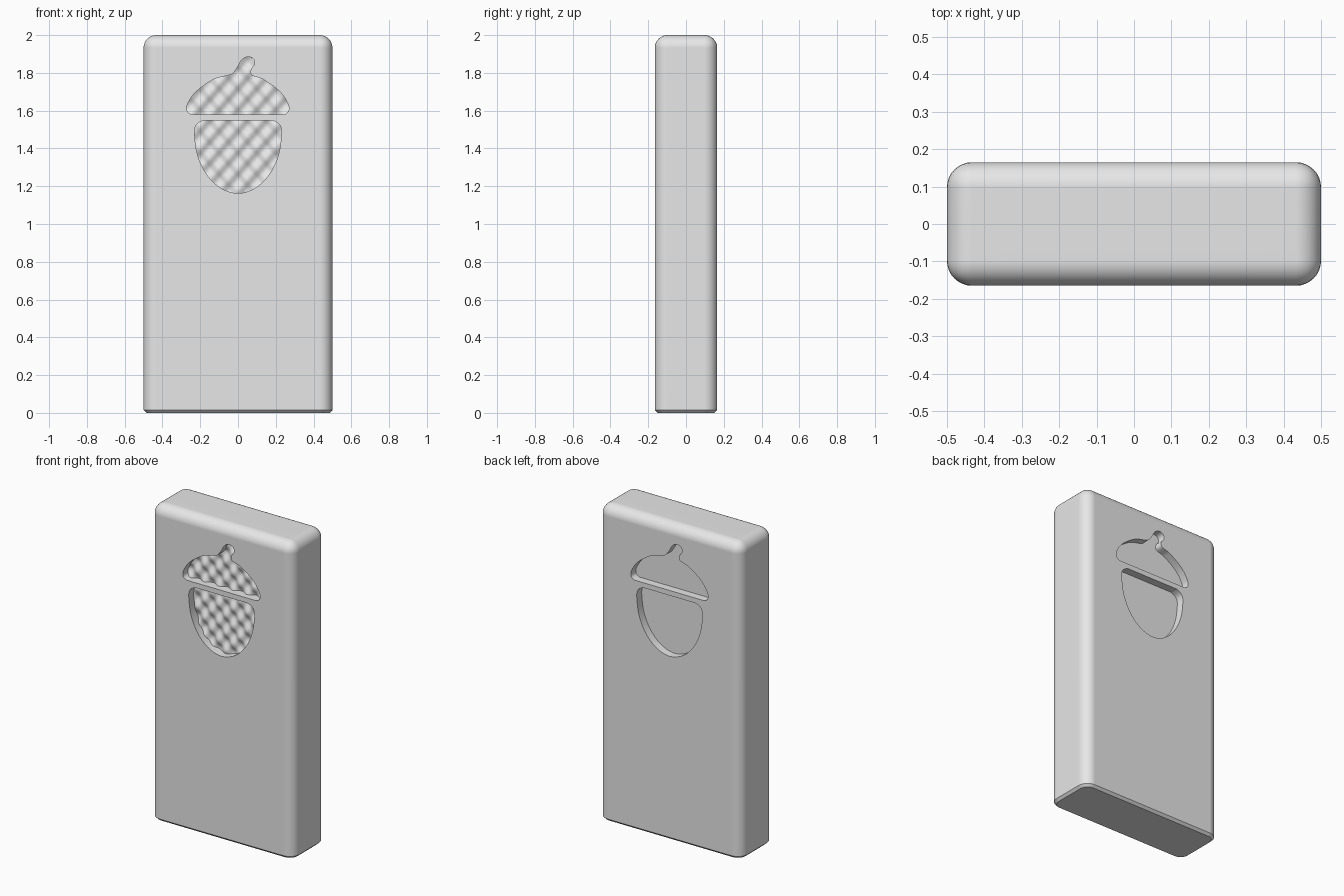
import bpy, bmesh, math
from mathutils import Vector, Matrix
from mathutils.geometry import interpolate_bezier

if "Cube" in bpy.data.objects:
    bpy.data.objects.remove(bpy.data.objects["Cube"], do_unlink=True)

WIDTH, DEPTH, HEIGHT = 1.0, 0.33, 2.0
RADIUS, CHAMFER, RECESS = 0.067, 0.015, 0.05

grey = bpy.data.materials.new("plain_grey")
grey.use_nodes = True
grey.diffuse_color = (0.8, 0.8, 0.8, 1)
grey.node_tree.nodes["Principled BSDF"].inputs["Base Color"].default_value = (0.8, 0.8, 0.8, 1)


def to_object(bm, name):
    bmesh.ops.recalc_face_normals(bm, faces=bm.faces[:])
    mesh = bpy.data.meshes.new(name)
    bm.to_mesh(mesh)
    bm.free()
    mesh.materials.append(grey)
    obj = bpy.data.objects.new(name, mesh)
    bpy.context.collection.objects.link(obj)
    return obj


def cut(target, cutter):
    """Subtract the cutter from the target, then discard it."""
    cutter.hide_render = True
    bpy.context.view_layer.objects.active = target
    mod = target.modifiers.new("cut", 'BOOLEAN')
    mod.operation, mod.solver, mod.object = 'DIFFERENCE', 'EXACT', cutter
    bpy.ops.object.modifier_apply(modifier=mod.name)
    bpy.data.objects.remove(cutter, do_unlink=True)


def smooth_loop(points, steps=8):
    """Closed smooth curve through x, z points."""
    pts = [Vector((x, 0, z)) for x, z in points]
    n = len(pts)
    tan = [(pts[(i + 1) % n] - pts[i - 1]).normalized() for i in range(n)]
    out = []
    for i in range(n):
        a, b = pts[i], pts[(i + 1) % n]
        reach = (b - a).length / 3
        out += interpolate_bezier(a, a + tan[i] * reach, b - tan[(i + 1) % n] * reach, b, steps)[:-1]
    return out


# Acorn outlines: cap with a leaning stem, and the nut below
cap = [(0, 1.58), (.23, 1.58), (.25, 1.582), (.268, 1.60), (.265, 1.635), (.222, 1.70),
       (.13, 1.767), (.078, 1.785), (.066, 1.80), (.07, 1.822), (.087, 1.847),
       (.08, 1.875), (.05, 1.885), (.02, 1.868), (-.008, 1.822), (-.035, 1.793),
       (-.125, 1.767), (-.222, 1.70), (-.267, 1.635), (-.27, 1.60), (-.25, 1.582), (-.23, 1.58)]
half_nut = [(.17, 1.548), (.19, 1.546), (.222, 1.523), (.23, 1.48), (.212, 1.36), (.163, 1.26), (.09, 1.19)]
nut = [(0, 1.548)] + half_nut + [(0, 1.163)] + [(-x, z) for x, z in reversed(half_nut)]


def acorn_cutter(name, depth):
    bm = bmesh.new()
    front = -DEPTH / 2
    for outline in (cap, nut):
        face = bm.faces.new([bm.verts.new(p + Vector((0, front - 0.05, 0))) for p in smooth_loop(outline)])
        new = bmesh.ops.extrude_face_region(bm, geom=[face])["geom"]
        bmesh.ops.translate(bm, vec=(0, depth + 0.05, 0),
                            verts=[v for v in new if isinstance(v, bmesh.types.BMVert)])
        bm.faces.ensure_lookup_table()
    return to_object(bm, name)


# Slab with staggered bumps that shapes the floor of the front recess
def weave_slab():
    bm = bmesh.new()
    bmesh.ops.create_grid(bm, x_segments=56, y_segments=88, size=0.5)
    for v in bm.verts:
        x, z = v.co.x * 0.62 + 0.0013, v.co.y * 0.82 + 1.5237
        bump = 0.012 * math.cos(math.tau * x / 0.1) * math.sin(math.tau * (z - 1.49) / 0.113)
        v.co = (x, -DEPTH / 2 + RECESS - bump, z)
    new = bmesh.ops.extrude_face_region(bm, geom=bm.faces[:])["geom"]
    for v in new:
        if isinstance(v, bmesh.types.BMVert):
            v.co.y = 0.06
    return to_object(bm, "weave_slab")


# Block: rounded sides and top, small chamfer round the base
bm = bmesh.new()
bmesh.ops.create_cube(bm, size=1, matrix=Matrix.Translation((0, 0, HEIGHT / 2))
                      @ Matrix.Diagonal((WIDTH, DEPTH, HEIGHT, 1)))


def base_edges():
    return [e for e in bm.edges if all(v.co.z < 0.001 for v in e.verts)]


bottom = base_edges()
bmesh.ops.bevel(bm, geom=[e for e in bm.edges if e not in bottom], offset=RADIUS,
                segments=8, profile=0.5, affect='EDGES')
bmesh.ops.bevel(bm, geom=base_edges(), offset=CHAMFER, segments=1, affect='EDGES')
block = to_object(bm, "block")

# Front recess with bumpy floor, back recess with flat floor
front_cutter = acorn_cutter("front_cutter", RECESS + 0.03)
cut(front_cutter, weave_slab())
cut(block, front_cutter)
back_cutter = acorn_cutter("back_cutter", RECESS)
back_cutter.data.transform(Matrix.Rotation(math.pi, 4, 'Z'))
cut(block, back_cutter)

# Smooth shading with crisp recess rims
bpy.ops.object.select_all(action='DESELECT')
block.select_set(True)
bpy.context.view_layer.objects.active = block
bpy.ops.object.shade_smooth_by_angle(angle=math.radians(35))
weighted = block.modifiers.new("even_faces", 'WEIGHTED_NORMAL')
weighted.keep_sharp = True
